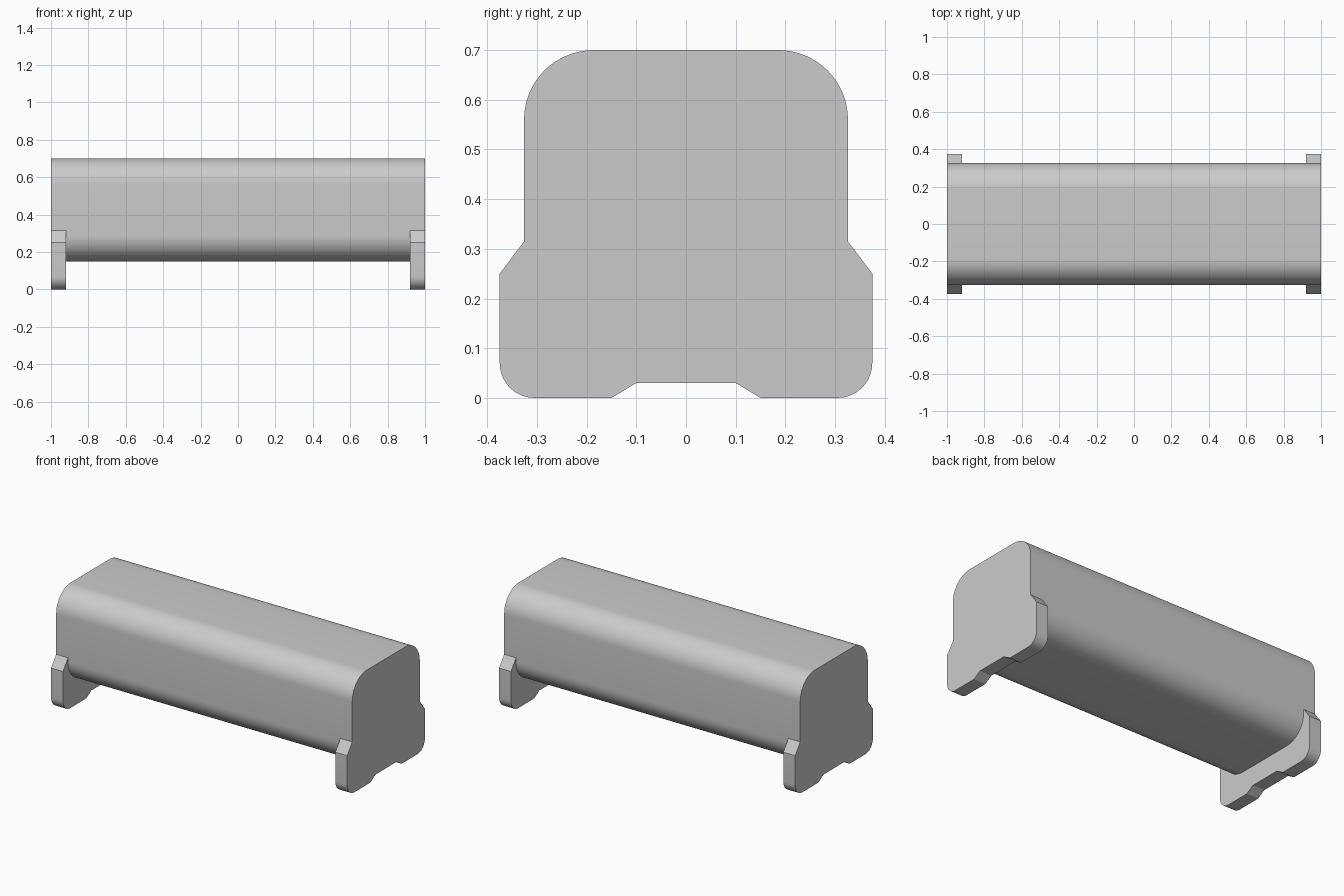
import bpy, bmesh, math

if "Cube" in bpy.data.objects:
    bpy.data.objects.remove(bpy.data.objects["Cube"])

HALF_L, FOOT_T = 1.0, 0.08          # half length, foot thickness
HALF_W, Z0, Z1, R = 0.326, 0.15, 0.70, 0.14
SEG = 16


def arc(cy, cz, r, a0, a1, n=SEG):
    """Points of an arc in the y-z plane, angles in degrees."""
    pts = []
    for i in range(n + 1):
        a = math.radians(a0 + (a1 - a0) * i / n)
        pts.append((cy + r * math.cos(a), cz + r * math.sin(a)))
    return pts


def mirrored(half):
    """Close a right-hand half outline with its left-hand mirror."""
    return half + [(-y, z) for y, z in reversed(half)]


def extrude(name, outline, x0, x1):
    """Extrude a y-z outline along x."""
    bm = bmesh.new()
    face = bm.faces.new([bm.verts.new((x0, y, z)) for y, z in outline])
    res = bmesh.ops.extrude_face_region(bm, geom=[face])
    moved = [g for g in res["geom"] if isinstance(g, bmesh.types.BMVert)]
    bmesh.ops.translate(bm, verts=moved, vec=(x1 - x0, 0, 0))
    bmesh.ops.recalc_face_normals(bm, faces=bm.faces)
    mesh = bpy.data.meshes.new(name)
    bm.to_mesh(mesh)
    bm.free()
    obj = bpy.data.objects.new(name, mesh)
    bpy.context.collection.objects.link(obj)
    bpy.ops.object.select_all(action='DESELECT')
    obj.select_set(True)
    bpy.context.view_layer.objects.active = obj
    bpy.ops.object.shade_smooth_by_angle(angle=math.radians(25))
    return obj


# Main body: long bar with four rounded corners
lower = arc(HALF_W - R, Z0 + R, R, -90, 0)
upper = arc(HALF_W - R, Z1 - R, R, 0, 90)
extrude("body", mirrored(lower + upper), -HALF_L, HALF_L)

# End feet: cradles that hug the underside of the body
foot_half = ([(0.10, 0.03), (0.15, 0.0)]
             + arc(0.305, 0.07, 0.07, -90, 0, 10)
             + [(0.375, 0.25), (HALF_W, 0.315)]
             + lower[::-1])
foot = mirrored(foot_half)
extrude("left_foot", foot, -HALF_L, -HALF_L + FOOT_T)
extrude("right_foot", foot, HALF_L - FOOT_T, HALF_L)
